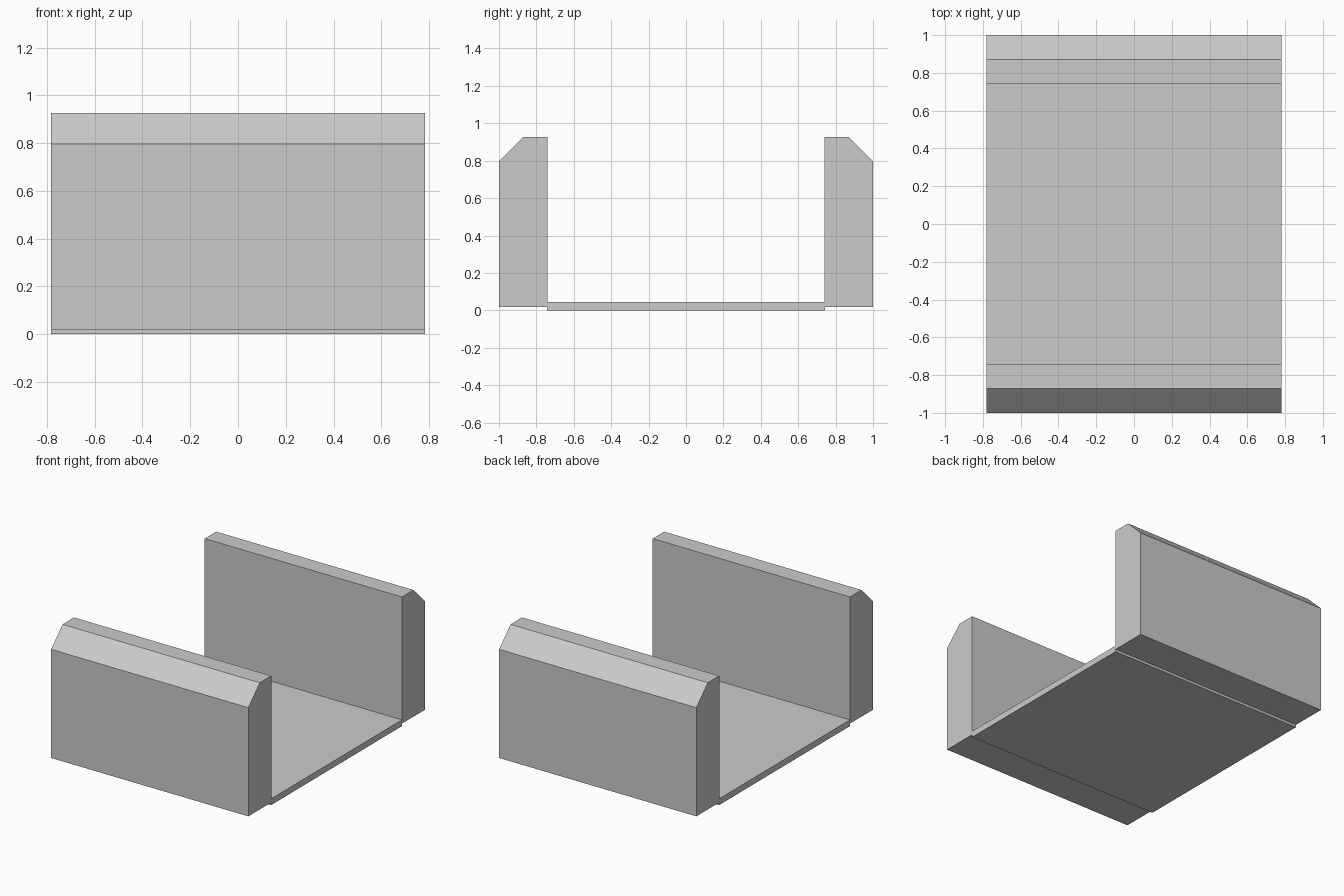
import bpy
import bmesh

if "Cube" in bpy.data.objects:
    bpy.data.objects.remove(bpy.data.objects["Cube"])

HALF_LENGTH = 0.782


def extrude_profile(name, profile):
    """Sweep a (y, z) outline along x into a closed solid."""
    bm = bmesh.new()
    face = bm.faces.new([bm.verts.new((-HALF_LENGTH, y, z)) for y, z in profile])
    swept = bmesh.ops.extrude_face_region(bm, geom=[face], use_keep_orig=True)
    verts = [g for g in swept["geom"] if isinstance(g, bmesh.types.BMVert)]
    bmesh.ops.translate(bm, verts=verts, vec=(2 * HALF_LENGTH, 0, 0))
    bmesh.ops.recalc_face_normals(bm, faces=bm.faces)
    mesh = bpy.data.meshes.new(name)
    bm.to_mesh(mesh)
    bm.free()
    obj = bpy.data.objects.new(name, mesh)
    bpy.context.collection.objects.link(obj)
    return obj


# Thin floor between the walls
extrude_profile("floor_slab", [(-0.742, 0), (0.742, 0), (0.742, 0.045), (-0.742, 0.045)])

# Side walls with a chamfered outer top edge, raised slightly above the floor's underside
wall = [(0.74, 0.018), (1.0, 0.018), (1.0, 0.797), (0.87, 0.926), (0.74, 0.926)]
for name, side in (("front_wall", -1), ("back_wall", 1)):
    extrude_profile(name, [(side * y, z) for y, z in wall])
